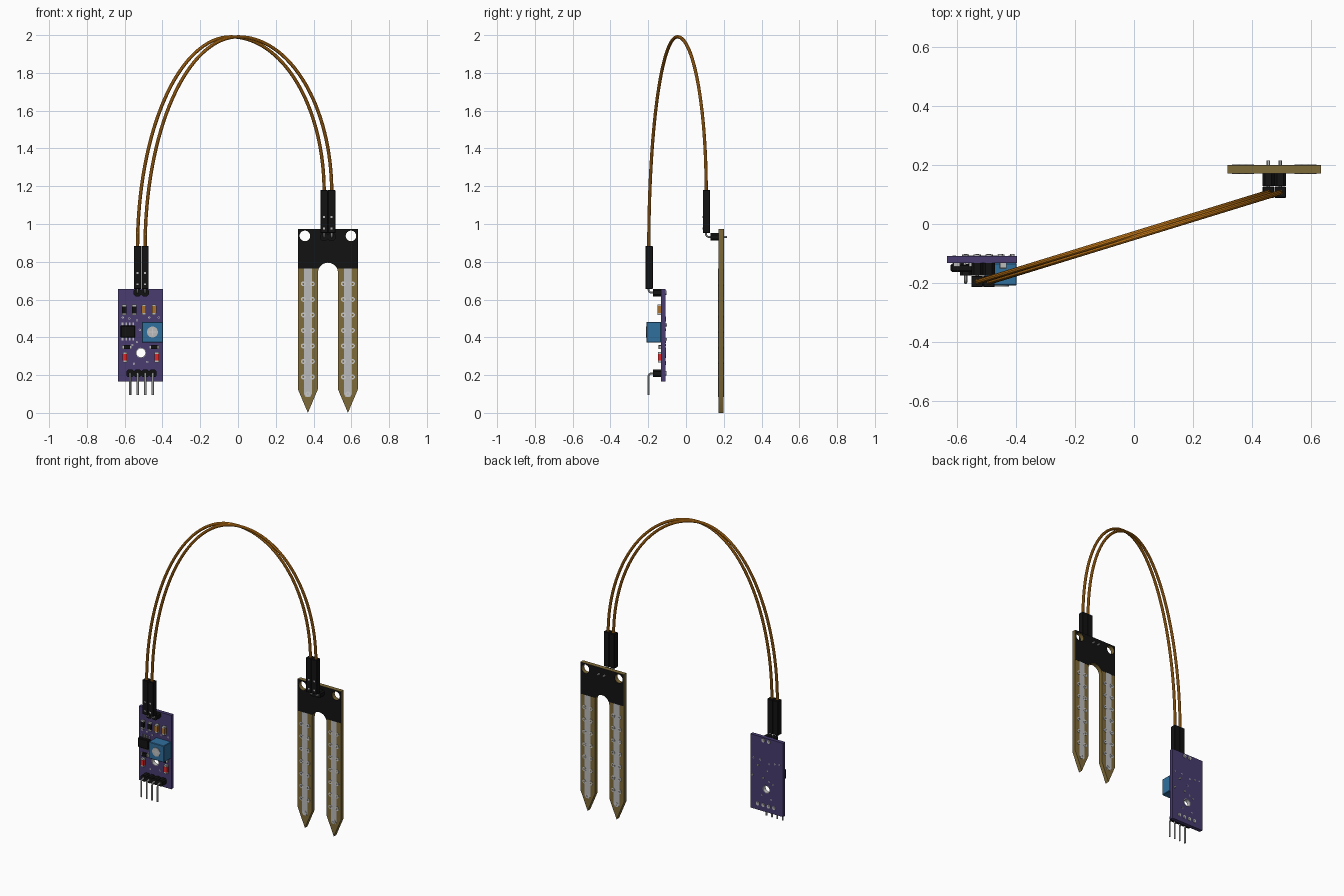
import bpy
from math import sin, cos, pi, radians

if "Cube" in bpy.data.objects:
    bpy.data.objects.remove(bpy.data.objects["Cube"])


def material(name, r, g, b):
    m = bpy.data.materials.new(name)
    m.diffuse_color = (r, g, b, 1)
    m.use_nodes = True
    m.node_tree.nodes["Principled BSDF"].inputs["Base Color"].default_value = m.diffuse_color
    return m


PURPLE = material("purple_mask", 0.065, 0.045, 0.16)
BLACK = material("black_plastic", 0.006, 0.006, 0.006)
TAN = material("bare_board", 0.21, 0.145, 0.04)
SILVER = material("metal", 0.5, 0.5, 0.5)
WHITE = material("pad_white", 0.8, 0.8, 0.78)
ORANGE = material("orange_wire", 0.65, 0.22, 0.01)
BLUE = material("blue_case", 0.03, 0.16, 0.34)
RED = material("red_lens", 0.75, 0.02, 0.02)
BROWN = material("brown_ceramic", 0.4, 0.17, 0.03)


def box(name, x, y, z, mat, bevel=0):
    """Box from (min, max) ranges."""
    bpy.ops.mesh.primitive_cube_add(size=1, location=[sum(r) / 2 for r in (x, y, z)])
    ob = bpy.context.object
    ob.name = name
    ob.scale = [r[1] - r[0] for r in (x, y, z)]
    bpy.ops.object.transform_apply(location=False, rotation=False, scale=True)
    ob.data.materials.append(mat)
    if bevel:
        mod = ob.modifiers.new("bevel", 'BEVEL')
        mod.width, mod.segments = bevel, 1
    return ob


def finish(name, cu, mat, smooth):
    """Turn a curve into a mesh object."""
    ob = bpy.data.objects.new(name, cu)
    bpy.context.collection.objects.link(ob)
    cu.materials.append(mat)
    bpy.ops.object.select_all(action='DESELECT')
    ob.select_set(True)
    bpy.context.view_layer.objects.active = ob
    bpy.ops.object.convert(target='MESH')
    ob = bpy.context.object
    if smooth:
        bpy.ops.object.shade_smooth_by_angle(angle=radians(35))
    return ob


def plate(name, loops, y0, y1, mat):
    """Outlines in x-z (inner loops become holes), extruded from y0 to y1."""
    cu = bpy.data.curves.new(name, 'CURVE')
    cu.dimensions, cu.fill_mode = '2D', 'BOTH'
    cu.extrude = (y1 - y0) / 2
    for loop in loops:
        s = cu.splines.new('POLY')
        s.points.add(len(loop) - 1)
        for p, (x, z) in zip(s.points, loop):
            p.co = (x, z, 0, 1)
        s.use_cyclic_u = True
    ob = finish(name, cu, mat, True)
    ob.rotation_euler.x = pi / 2
    ob.location.y = (y0 + y1) / 2
    return ob


def tube(name, pts, r, mat, res=2):
    cu = bpy.data.curves.new(name, 'CURVE')
    cu.dimensions = '3D'
    cu.bevel_depth, cu.bevel_resolution, cu.use_fill_caps = r, res, True
    s = cu.splines.new('POLY')
    s.points.add(len(pts) - 1)
    for p, c in zip(s.points, pts):
        p.co = (*c, 1)
    return finish(name, cu, mat, True)


def circle(x, z, r, n=24):
    return [(x + r * cos(2 * pi * i / n), z + r * sin(2 * pi * i / n)) for i in range(n)]


def rect(x0, x1, z0, z1):
    return [(x0, z0), (x1, z0), (x1, z1), (x0, z1)]


def header(name, xs, z, board_y, back_y, up, tip_z):
    """Right-angle pin header: chamfered cells plus bent pins."""
    pin_y = board_y - 0.066
    for i, x in enumerate(xs):
        a, b = 0.02, 0.011
        octagon = [(x - a, z - b), (x - b, z - a), (x + b, z - a), (x + a, z - b),
                   (x + a, z + b), (x + b, z + a), (x - b, z + a), (x - a, z + b)]
        plate(f"{name}_cell_{i}", [octagon], board_y - 0.043, board_y, BLACK)
        bend = [(x, pin_y + 0.014 * (1 - sin(t)), z + up * 0.014 * (1 - cos(t)))
                for t in (0, pi / 8, pi / 4, 3 * pi / 8, pi / 2)]
        tube(f"{name}_pin_{i}", [(x, back_y, z)] + bend + [(x, pin_y, tip_z)],
             0.006, SILVER, 1)
        plate(f"{name}_solder_{i}", [circle(x, z, 0.012, 16)],
              board_y + 0.02, board_y + 0.028, SILVER)


def plug(name, xs, y, z0, z1):
    """Single-wire crimp housings with small contact windows."""
    for i, x in enumerate(xs):
        box(f"{name}_{i}", (x - 0.0195, x + 0.0195), (y - 0.019, y + 0.019), (z0, z1),
            BLACK, 0.002)
        for k, h in enumerate((0.02, 0.08)):
            box(f"{name}_contact_{i}_{k}", (x - 0.005, x + 0.005),
                (y - 0.0195, y), (z0 + h, z0 + h + 0.01), SILVER)


# --- Probe fork ---
CX, PY0, PY1 = 0.476, 0.172, 0.199
arch = [(CX + 0.053 * cos(pi * i / 16), 0.742 + 0.053 * sin(pi * i / 16)) for i in range(17)]
right = [(0.529, 0.125), (0.582, 0.0), (0.635, 0.125), (0.635, 0.974)]
left = [(2 * CX - x, z) for x, z in reversed(right)]
holes = [(CX - 0.122, 0.937), (CX + 0.122, 0.937)]
plate("probe_board", [left + arch[::-1] + right] + [circle(*h, 0.028) for h in holes],
      PY0, PY1, TAN)
# black mask wraps front and back of the top area
notch = [(CX + 0.054 * cos(t), 0.742 + 0.054 * sin(t))
         for t in [0.42 + (pi - 0.84) * i / 14 for i in range(15)]]
plate("probe_mask", [[(0.318, 0.973), (0.318, 0.764)] + notch[::-1] +
                     [(0.634, 0.764), (0.634, 0.973)]] + [circle(*h, 0.029) for h in holes],
      PY0 - 0.0012, PY1 + 0.0012, BLACK)
# electrode strips and plated holes on both prongs
pads = []
for side, px in (("left", 0.370), ("right", 0.582)):
    plate(f"electrode_{side}", [[(px - 0.021, 0.764), (px - 0.021, 0.1), (px - 0.012, 0.084),
                                 (px + 0.012, 0.084), (px + 0.021, 0.1), (px + 0.021, 0.764)]],
          PY0 - 0.0015, PY1 + 0.0015, SILVER)
    spots = [(px + s * 0.024, 0.19 + 0.0822 * i) for i in range(7) for s in (-1, 1)]
    for x, z in spots + [(px, 0.1)]:
        pads += [circle(x, z, 0.013, 14), circle(x, z, 0.006, 10)]
plate("probe_pads", pads, PY0 - 0.003, PY1 + 0.003, WHITE)

# --- Control module board ---
MX, MY0, MY1 = -0.516, -0.132, -0.108
plate("module_board", [rect(-0.635, -0.397, 0.167, 0.656), circle(-0.514, 0.318, 0.024)],
      MY0, MY1, PURPLE)
plate("module_hole_ring", [circle(-0.514, 0.318, 0.027), circle(-0.514, 0.318, 0.0235)],
      MY0 - 0.001, MY1 + 0.001, WHITE)

# --- Headers, plugs and wires ---
module_x = (-0.532, -0.492)
probe_x = (0.456, 0.496)
header("module_top_header", module_x, 0.637, MY0, -0.102, 1, 0.70)
header("module_bottom_header", [-0.571 + 0.04 * i for i in range(4)], 0.209, MY0, -0.102, -1, 0.095)
header("probe_header", probe_x, 0.932, PY0, 0.216, 1, 0.99)
plug("module_plug", module_x, -0.195, 0.656, 0.884)
plug("probe_plug", probe_x, 0.108, 0.952, 1.18)
for i, (xa, xb) in enumerate(zip(module_x, probe_x)):
    path = []
    for k in range(65):
        t = pi * k / 64
        f = (1 - cos(t)) / 2
        base = 0.875 if t < pi / 2 else 1.17
        path.append((xa + (xb - xa) * f, -0.197 + 0.304 * f, base + (1.991 - base) * sin(t)))
    tube(f"wire_{i}", path, 0.009, ORANGE, 3)

# --- Trimmer ---
box("trimmer_case", (-0.508, -0.398), (-0.209, MY0), (0.372, 0.482), BLUE, 0.003)
plate("trimmer_screw", [circle(-0.453, 0.428, 0.029)], -0.212, -0.2, SILVER)
box("trimmer_slot_h", (-0.471, -0.435), (-0.2125, -0.205), (0.425, 0.431), WHITE)
box("trimmer_slot_v", (-0.456, -0.450), (-0.2127, -0.205), (0.410, 0.446), WHITE)
for i, (x, z) in enumerate(((-0.493, 0.39), (-0.453, 0.465), (-0.413, 0.39))):
    plate(f"trimmer_leg_{i}", [circle(x, z, 0.007, 12)], MY1, MY1 + 0.007, SILVER)

# --- Comparator chip ---
box("chip_body", (-0.622, -0.545), (-0.162, -0.136), (0.398, 0.462), BLACK, 0.004)
for i in range(4):
    x = -0.6115 + 0.0187 * i
    for end, z0, z1 in (("low", 0.382, 0.400), ("high", 0.460, 0.478)):
        box(f"chip_lead_{end}_{i}", (x - 0.004, x + 0.004), (-0.139, MY0), (z0, z1), SILVER)


# --- Surface-mount parts ---
def smd(name, x, z, w, h, mat, depth=0.012):
    """Coloured body with metal end caps along its longer side."""
    box(name + "_ends", (x - w / 2, x + w / 2), (MY0 - depth, MY0), (z - h / 2, z + h / 2), SILVER)
    a, b = (w * 0.32, h / 2 + 0.001) if w > h else (w / 2 + 0.001, h * 0.32)
    box(name + "_body", (x - a, x + a), (MY0 - depth - 0.001, MY0), (z - b, z + b), mat)


smd("resistor_a", -0.602, 0.545, 0.022, 0.056, BLACK)
smd("resistor_b", -0.549, 0.545, 0.022, 0.056, BLACK)
smd("capacitor_a", -0.498, 0.547, 0.022, 0.056, BROWN, 0.018)
smd("capacitor_b", -0.444, 0.547, 0.022, 0.056, BROWN, 0.018)
smd("resistor_c", -0.588, 0.348, 0.052, 0.02, BLACK)
smd("resistor_d", -0.444, 0.348, 0.052, 0.02, BLACK)
smd("indicator_left", -0.599, 0.295, 0.022, 0.056, RED, 0.016)
smd("indicator_right", -0.430, 0.295, 0.022, 0.056, RED, 0.016)

# small plated vias through the module board
vias = []
for x, z in ((-0.61, 0.505), (-0.575, 0.50), (-0.535, 0.49), (-0.47, 0.505), (-0.42, 0.505),
             (-0.535, 0.375), (-0.52, 0.44), (-0.56, 0.36), (-0.48, 0.27), (-0.55, 0.26)):
    vias += [circle(x, z, 0.006, 12), circle(x, z, 0.003, 8)]
plate("module_vias", vias, MY0 - 0.001, MY1 + 0.001, SILVER)
